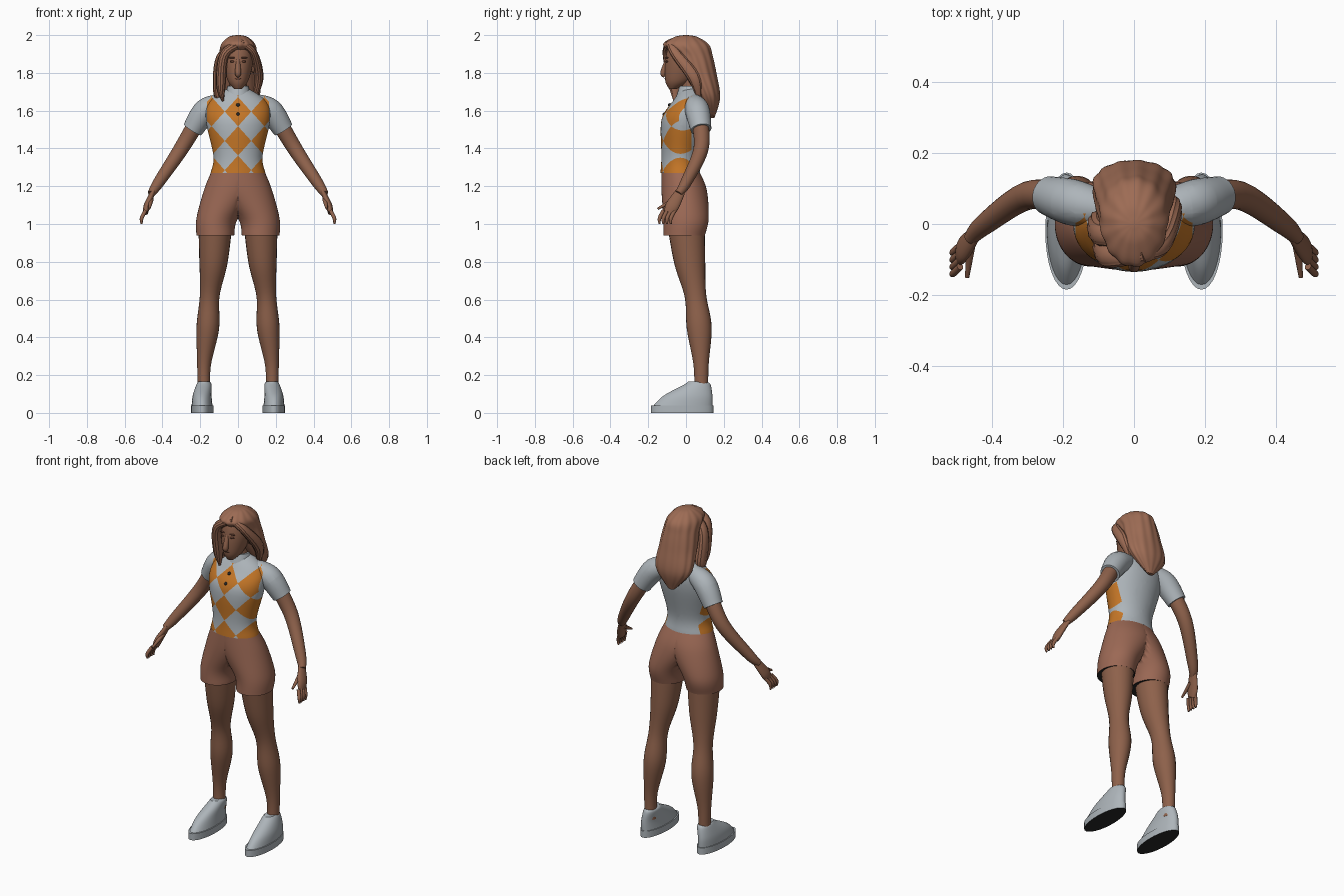
import bpy, bmesh
from math import sin, cos, pi, floor
from mathutils import Vector

if "Cube" in bpy.data.objects:
    bpy.data.objects.remove(bpy.data.objects["Cube"], do_unlink=True)


def material(name, *rgb):
    mat = bpy.data.materials.new(name)
    mat.use_nodes = True
    mat.diffuse_color = (*rgb, 1)
    mat.node_tree.nodes["Principled BSDF"].inputs["Base Color"].default_value = (*rgb, 1)
    return mat


skin = material("skin brown", .27, .12, .07)
hair_brown = material("hair brown", .34, .15, .09)
shorts_brown = material("shorts brown", .33, .14, .09)
pale_grey = material("pale grey", .42, .46, .49)
orange = material("orange", .55, .18, .02)
near_black = material("near black", .02, .02, .02)
feature_brown = material("feature brown", .13, .05, .03)


def smooth_path(points, steps=6):
    """Smooth curve through rows of numbers."""
    out, last = [], len(points) - 1
    for i in range(last):
        before, start, end, after = (points[min(max(i + k, 0), last)] for k in (-1, 0, 1, 2))
        for step in range(steps):
            t = step / steps
            ease_in, ease_out = t * (1 - t) * (1 - t) / 2, t * t * (1 - t) / 2
            blend = t * t * (3 - t - t)
            out.append([q + (r - q) * blend + (r - p) * ease_in - (s - q) * ease_out
                        for p, q, r, s in zip(before, start, end, after)])
    return out + [list(points[-1])]


def loft(rows, sides=32, follow=False, ripple=0, half=False):
    """Elliptical rings (x, y, z, half width, half depth), level or square to their path."""
    bm = bmesh.new()
    rows = smooth_path(rows)
    rings = []
    for i, (x, y, z, width, depth) in enumerate(rows):
        across, along = Vector((1, 0, 0)), Vector((0, 1, 0))
        if follow:
            ahead, behind = rows[min(i + 1, len(rows) - 1)], rows[max(i - 1, 0)]
            direction = (Vector(ahead[:3]) - Vector(behind[:3])).normalized()
            along = (along - direction * along.dot(direction)).normalized()
            across = along.cross(direction)
        ring = []
        for k in range(sides):
            angle = 2 * pi * k / sides
            wave = 1 + ripple * cos(13 * angle)
            point = Vector((x, y, z)) + wave * (across * cos(angle) * width
                                                + along * sin(angle) * depth)
            if half:
                point.x = max(point.x, 0)
            ring.append(bm.verts.new(point))
        rings.append(ring)
    for lower, upper in zip(rings, rings[1:]):
        for k in range(sides):
            following = (k + 1) % sides
            bm.faces.new((lower[k], lower[following], upper[following], upper[k]))
    bm.faces.new(rings[0])
    bm.faces.new(rings[-1])
    if half:
        inner = [f for f in bm.faces if all(v.co.x < 1e-5 for v in f.verts)]
        bmesh.ops.delete(bm, geom=inner, context="FACES")
    return bm


def centred(*rows):
    """Rows of (y, z, half width, half depth) on the middle plane."""
    return [(0, *row) for row in rows]


def rounded(depth, *rows):
    """Rows of (x, y, z, radius) with one depth ratio."""
    return [(*row, row[-1] * depth) for row in rows]


def finish(name, bm, mats, mirror=False, rule=None):
    bmesh.ops.recalc_face_normals(bm, faces=bm.faces)
    for face in bm.faces:
        face.material_index = rule(face) if rule else 0
    mesh = bpy.data.meshes.new(name)
    bm.to_mesh(mesh)
    bm.free()
    obj = bpy.data.objects.new(name, mesh)
    bpy.context.collection.objects.link(obj)
    for mat in mats:
        mesh.materials.append(mat)
    bpy.ops.object.select_all(action="DESELECT")
    obj.select_set(True)
    bpy.context.view_layer.objects.active = obj
    bpy.ops.object.shade_smooth_by_angle(angle=pi / 4)
    if mirror:
        obj.modifiers.new("mirror", "MIRROR")


def tube(name, mat, rows, mirror=False, sides=24, ripple=0):
    finish(name, loft(rows, sides, follow=True, ripple=ripple), [mat], mirror)


def bead(name, mat, place, size, mirror=False):
    bm = bmesh.new()
    bmesh.ops.create_uvsphere(bm, u_segments=16, v_segments=10, radius=1)
    bmesh.ops.scale(bm, vec=size, verts=bm.verts)
    bmesh.ops.translate(bm, vec=place, verts=bm.verts)
    finish(name, bm, [mat], mirror)


# Diamond cloth: cut along the diagonals, then colour alternate cells
diamond_width, diamond_height, diamond_middle = .14, .155, 1.44
pattern_side, pattern_back = .165, .03


def cut_diamonds(bm):
    planes = [((0, pattern_back, 0), (0, 1, 0))]
    for way in (1, -1):
        planes.append(((way * pattern_side, 0, 0), (1, 0, 0)))
        for k in range(-4, 4):
            planes.append((((k + .5) * diamond_width, 0, diamond_middle),
                           (1 / diamond_width, 0, way / diamond_height)))
    for point, normal in planes:
        bmesh.ops.bisect_plane(bm, geom=bm.verts[:] + bm.edges[:] + bm.faces[:],
                               plane_co=point, plane_no=normal, dist=1e-5)


def diamond(face):
    centre = face.calc_center_median()
    u = centre.x / diamond_width
    v = (centre.z - diamond_middle) / diamond_height
    cell = floor(u + v + .5) + floor(u - v + .5)
    return int(cell % 2 == 0 and centre.y < pattern_back and abs(centre.x) < pattern_side)


def underside(face):
    return int(face.normal.z < -.9 and face.calc_center_median().z < .95)


# Shirt
shirt = loft(centred((-.03, 1.27, .145, .105), (-.03, 1.36, .13, .1), (-.01, 1.55, .17, .12),
                     (.02, 1.65, .15, .09), (.03, 1.72, .05, .05)), sides=48)
cut_diamonds(shirt)
finish("shirt", shirt, [pale_grey, orange], rule=diamond)
sleeve = loft(rounded(1, (.08, .04, 1.64, .05), (.17, .06, 1.6, .065), (.24, .08, 1.5, .055)),
              follow=True)
cut_diamonds(sleeve)
finish("sleeves", sleeve, [pale_grey, orange], mirror=True, rule=diamond)
tube("collar", pale_grey, rounded(1, (0, .02, 1.68, .07), (0, .02, 1.73, .055)))
bead("upper_button", near_black, (0, -.085, 1.63), (.01, .01, .01))
bead("lower_button", near_black, (0, -.115, 1.58), (.01, .01, .01))

# Shorts with a dark hem underneath
shorts = loft([(.12, -.01, .94, .1, .11), (.11, 0, 1.03, .11, .12),
               (.03, -.01, 1.18, .15, .12), (0, -.03, 1.28, .14, .1)], sides=64, half=True)
finish("shorts", shorts, [shorts_brown, near_black], mirror=True, rule=underside)

# Legs and shoes
tube("legs", skin, rounded(1.1, (.18, .08, .1, .034), (.18, .08, .25, .036),
                           (.16, .07, .45, .06), (.15, .05, .62, .052),
                           (.13, .02, .8, .075), (.12, 0, 1, .09)), mirror=True)
soles = loft(rounded(2.75, (.19, -.02, 0, .06), (.19, -.02, .04, .06)))
finish("soles", soles, [pale_grey, near_black], mirror=True, rule=underside)
shoes = loft([(.19, -.02, .03, .056, .16), (.19, .01, .09, .05, .13),
              (.18, .06, .15, .04, .07), (.18, .06, .165, .03, .05)])
finish("shoes", shoes, [pale_grey], mirror=True)

# Arms and hands
tube("arms", skin, rounded(1, (.2, .07, 1.57, .045), (.3, .08, 1.4, .04),
                           (.42, 0, 1.22, .03), (.46, -.04, 1.16, .02)), mirror=True)
tube("palms", skin, rounded(2, (.45, -.03, 1.17, .013), (.48, -.07, 1.1, .018),
                            (.49, -.09, 1.06, .014)), mirror=True)
for i, finger in enumerate(["little", "ring", "middle", "index"]):
    y = -.06 - .02 * i
    tube(finger + "_fingers", skin, rounded(1, (.49, y, 1.07, .01), (.51, y - .02, 1.03, .01),
                                            (.51, y - .02, 1, .005)), mirror=True, sides=10)
tube("thumbs", skin, rounded(1, (.46, -.06, 1.13, .014), (.47, -.15, 1.08, .006)),
     mirror=True, sides=10)

# Head and face
tube("neck", skin, rounded(1, (0, .03, 1.68, .05), (0, .01, 1.8, .04)))
head = loft(centred((-.07, 1.715, .02, .02), (-.04, 1.76, .055, .07), (-.01, 1.86, .08, .1),
                    (0, 1.94, .07, .09), (0, 1.98, .02, .03)))
finish("head", head, [skin])
tube("nose", skin, rounded(1, (0, -.1, 1.87, .01), (0, -.12, 1.8, .016), (0, -.11, 1.785, .01)))
bead("lips", feature_brown, (0, -.103, 1.77), (.02, .01, .007))
bead("eyes", feature_brown, (.03, -.1, 1.86), (.014, .008, .006), mirror=True)
bead("eyebrows", feature_brown, (.03, -.1, 1.88), (.02, .008, .004), mirror=True)
bead("ears", skin, (.08, 0, 1.83), (.01, .02, .03), mirror=True)

# Hair: a rippled mass behind, with locks swept from the parting
hair = loft(centred((0, 2, .01, .01), (0, 1.99, .05, .06), (0, 1.95, .09, .12),
                    (.04, 1.89, .1, .1), (.07, 1.8, .11, .09), (.12, 1.67, .11, .06),
                    (.14, 1.56, .02, .01)), sides=104, ripple=.02)
finish("hair", hair, [hair_brown])
locks = {
    "front_right_lock": [(.03, -.08, 1.96, .02), (-.07, -.09, 1.9, .025),
                         (-.09, -.06, 1.74, .025), (-.08, -.06, 1.65, .005)],
    "side_right_lock": [(.02, -.04, 1.97, .02), (-.09, -.03, 1.88, .025),
                        (-.1, 0, 1.7, .03), (-.09, 0, 1.65, .01)],
    "left_lock": [(.01, -.08, 1.96, .02), (.08, -.06, 1.91, .02),
                  (.11, .04, 1.78, .025), (.09, .07, 1.67, .01)],
}
for name, path in locks.items():
    tube(name, hair_brown, rounded(1.3, *path), sides=26, ripple=.04)
